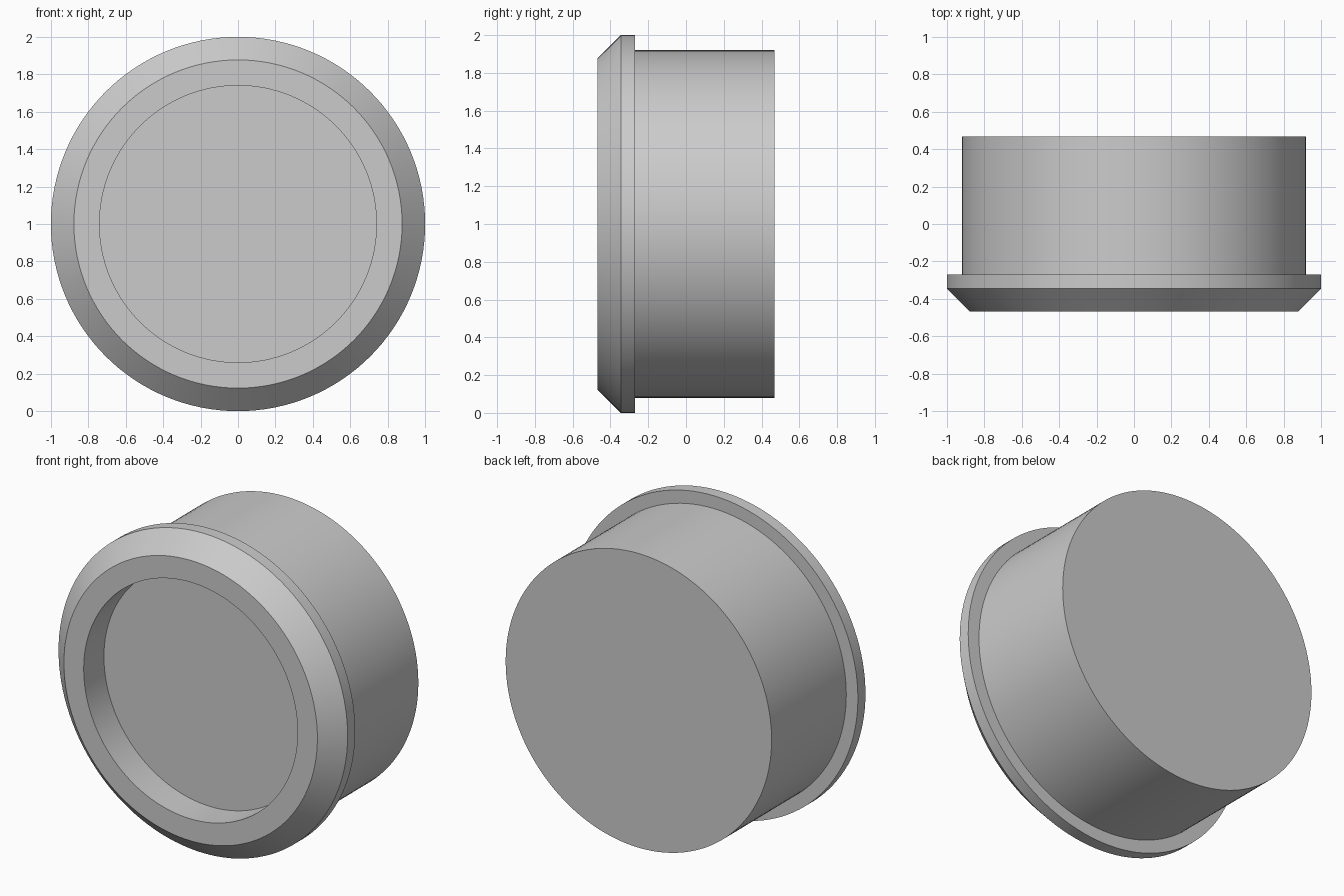
import bpy, bmesh
from math import sin, cos, tau, radians

if "Cube" in bpy.data.objects:
    bpy.data.objects.remove(bpy.data.objects["Cube"])

SEGMENTS = 128

# Profile (radius, y) from the recess floor, round the rim, to the back face
PROFILE = [
    (0.74, -0.268),  # recess floor
    (0.74, -0.468),  # recess lip
    (0.877, -0.468),  # flat front ring
    (1.00, -0.345),  # chamfered rim
    (1.00, -0.27),   # back of rim
    (0.92, -0.27),   # shoulder
    (0.92, 0.468),   # barrel
]


def lathe(name, profile, z):
    """Revolve a profile round the y axis and cap both ends."""
    bm = bmesh.new()
    angles = [tau * i / SEGMENTS for i in range(SEGMENTS)]
    rings = [[bm.verts.new((r * cos(a), y, z + r * sin(a))) for a in angles]
             for r, y in profile]
    for a, b in zip(rings, rings[1:]):
        for i in range(SEGMENTS):
            j = (i + 1) % SEGMENTS
            bm.faces.new((a[i], a[j], b[j], b[i]))
    bm.faces.new(rings[0])
    bm.faces.new(rings[-1])
    bmesh.ops.recalc_face_normals(bm, faces=bm.faces)
    mesh = bpy.data.meshes.new(name)
    bm.to_mesh(mesh)
    bm.free()
    obj = bpy.data.objects.new(name, mesh)
    bpy.context.collection.objects.link(obj)
    return obj


# Flanged round plug with a shallow recess in its front
plug = lathe("flanged_plug", PROFILE, 1.0)
bpy.context.view_layer.objects.active = plug
plug.select_set(True)
bpy.ops.object.shade_smooth_by_angle(angle=radians(30))
